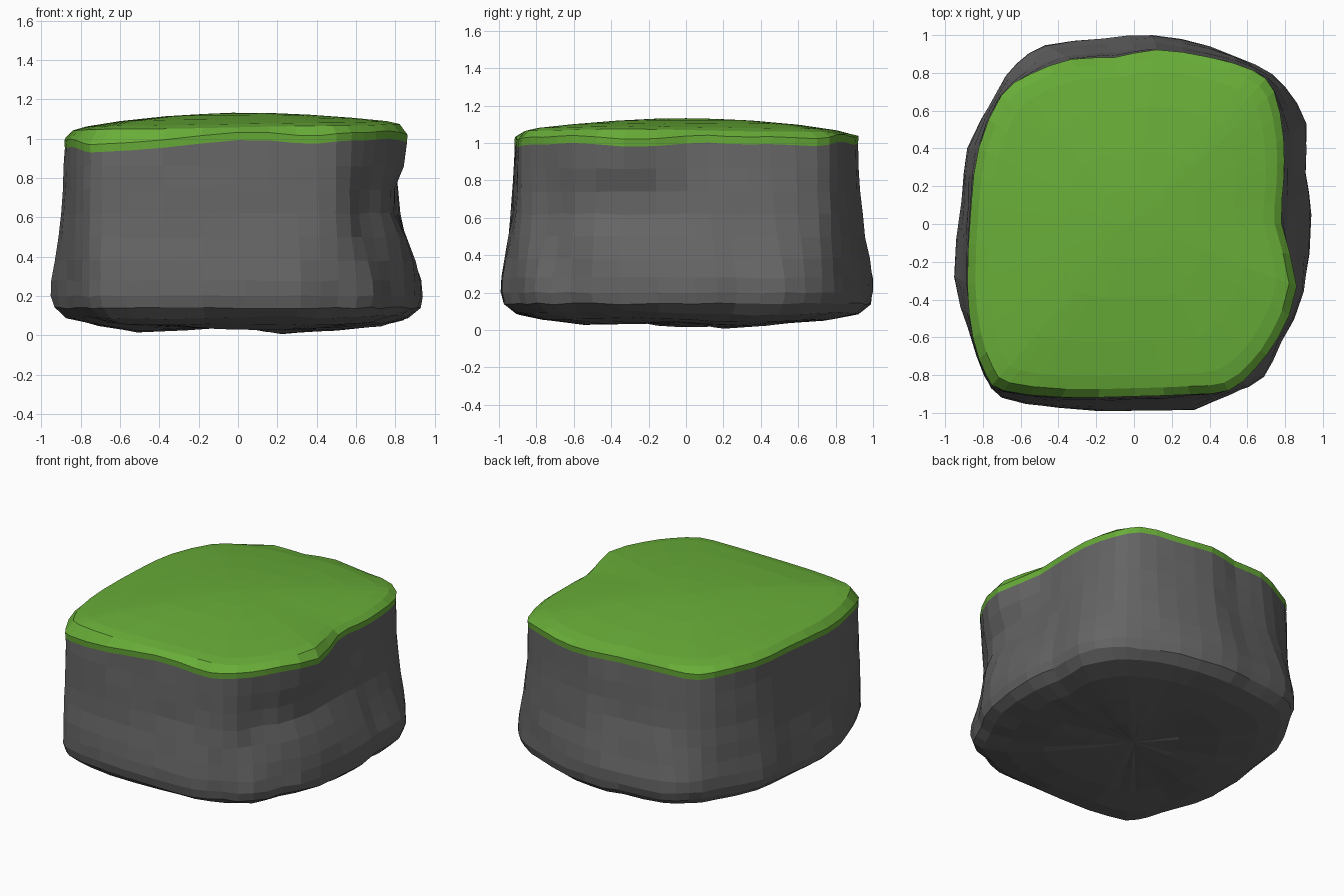
import bpy, bmesh, math, random
from mathutils import Vector

if "Cube" in bpy.data.objects:
    bpy.data.objects.remove(bpy.data.objects["Cube"])

random.seed(4)

# Paired outlines, counter-clockwise from +x: (grass x, grass y, foot x, foot y)
OUTLINE = [
    (.78, 0, .94, .05), (.79, .22, .91, .27), (.79, .45, .91, .53),
    (.74, .70, .80, .73), (.63, .81, .64, .84), (.40, .88, .40, .94),
    (.12, .92, .10, 1.0), (-.10, .88, -.16, .985), (-.33, .87, -.47, .945),
    (-.55, .79, -.62, .85), (-.70, .68, -.73, .69), (-.82, .40, -.88, .40),
    (-.86, .10, -.91, .12), (-.88, -.32, -.95, -.28), (-.85, -.60, -.87, -.57),
    (-.78, -.80, -.79, -.80), (-.69, -.88, -.70, -.92), (-.38, -.915, -.40, -.975),
    (0, -.91, .04, -.99), (.30, -.90, .32, -.98), (.50, -.88, .51, -.90),
    (.65, -.77, .69, -.81), (.76, -.61, .78, -.62), (.86, -.33, .90, -.36),
]
SEG = 2
N = len(OUTLINE) * SEG


def smooth_loop(points):
    """Closed Catmull-Rom through the points."""
    n, out = len(points), []
    for i in range(n):
        p0, p1, p2, p3 = (Vector(points[(i + k) % n]) for k in (-1, 0, 1, 2))
        for s in range(SEG):
            t = s / SEG
            out.append(.5 * (2 * p1 + (p2 - p0) * t + (2 * p0 - 5 * p1 + 4 * p2 - p3) * t * t
                             + (3 * p1 - p0 - 3 * p2 + p3) * t ** 3))
    return out


TOP = smooth_loop([p[:2] for p in OUTLINE])
FOOT = smooth_loop([p[2:] for p in OUTLINE])


def bump(p, x, y, r):
    return math.exp(-((p.x - x) ** 2 + (p.y - y) ** 2) / r ** 2)


def ring(z, w, scale=1.0, jitter=0.0):
    """Ring blended between the foot (w=1) and grass (w=0) outlines."""
    out = []
    for i in range(N):
        p = (FOOT[i] * w + TOP[i] * (1 - w)) * scale
        # hollow waist on the right side, groove at the front right corner
        waist = .09 * math.exp(-((z - .67) / .15) ** 2) if p.x > 0 else 0
        groove = .07 * math.exp(-((z - .62) / .28) ** 2) * bump(p, .68, -.74, .14)
        p.x -= waist * math.exp(-((p.y + .33) / .25) ** 2)
        p += Vector((-.7, .7)) * groove
        p *= 1 + random.uniform(-jitter, jitter)
        out.append(Vector((p.x, p.y, z + random.uniform(-jitter, jitter))))
    return out


def underside(scale, z):
    """Lumpy bottom ring with two low spots the rock stands on."""
    out = ring(z, 1, scale, .004)
    for p in out:
        p.z += .012 * math.sin(5 * p.x + 1) * math.sin(4 * p.y)
        p.z -= .05 * bump(p, .25, .28, .2) + .035 * bump(p, -.42, -.05, .2)
        p.z = max(p.z, 0)
    return out


def loft(name, rings, centre, color, centre_first=False):
    bm = bmesh.new()
    loops = [[bm.verts.new(co) for co in r] for r in rings]
    for a, b in zip(loops, loops[1:]):
        for i in range(N):
            j = (i + 1) % N
            bm.faces.new((a[i], a[j], b[j], b[i]))
    c = bm.verts.new(centre)
    end = loops[0] if centre_first else loops[-1]
    for i in range(N):
        j = (i + 1) % N
        bm.faces.new((end[j], end[i], c) if centre_first else (end[i], end[j], c))
    mesh = bpy.data.meshes.new(name)
    bm.to_mesh(mesh)
    bm.free()
    obj = bpy.data.objects.new(name, mesh)
    bpy.context.collection.objects.link(obj)
    mat = bpy.data.materials.new(name)
    mat.diffuse_color = color
    mat.use_nodes = True
    mat.node_tree.nodes["Principled BSDF"].inputs["Base Color"].default_value = mat.diffuse_color
    mesh.materials.append(mat)


# Wavy seam where grass meets rock: lower at front left, higher at back and right
seam = ring(.98, 0, 1.0)
for i, p in enumerate(seam):
    a = 2 * math.pi * i / N
    p.z += .015 * p.x + .008 * math.sin(7 * a) + .006 * math.sin(12 * a + 1)
    p.z -= .035 * bump(p, -.72, -.86, .35) - .02 * bump(p, 0, .9, .5)

# Rock: underside, then walls up to the seam
rock = [underside(.28, .045), underside(.55, .04), underside(.78, .055), underside(.92, .09)]
rock += [ring(z, w, s, .005) for z, w, s in (
    (.14, 1, .985), (.20, 1, 1), (.28, .97, 1), (.38, .75, 1), (.50, .48, 1),
    (.62, .27, 1), (.74, .16, 1), (.86, .08, 1))]
rock.append(seam)
loft("rock_body", rock, (0, 0, .045), (.13, .13, .13, 1), True)

# Grass cap: thin lip over the seam and a softly domed top
lip = [Vector((p.x * 1.003, p.y * 1.003, p.z + .04)) for p in seam]
grass = [seam, lip]
for s, z in ((.955, 1.058), (.88, 1.075), (.68, 1.098), (.42, 1.118), (.2, 1.128)):
    layer = ring(z, 0, s)
    for p in layer:
        p.z += .015 * p.x - .012 * max(p.y, 0) + .006 * s * math.sin(5 * p.x) * math.sin(4 * p.y)
    grass.append(layer)
loft("grass_top", grass, (-.03, 0, 1.132), (.14, .42, .04, 1))
